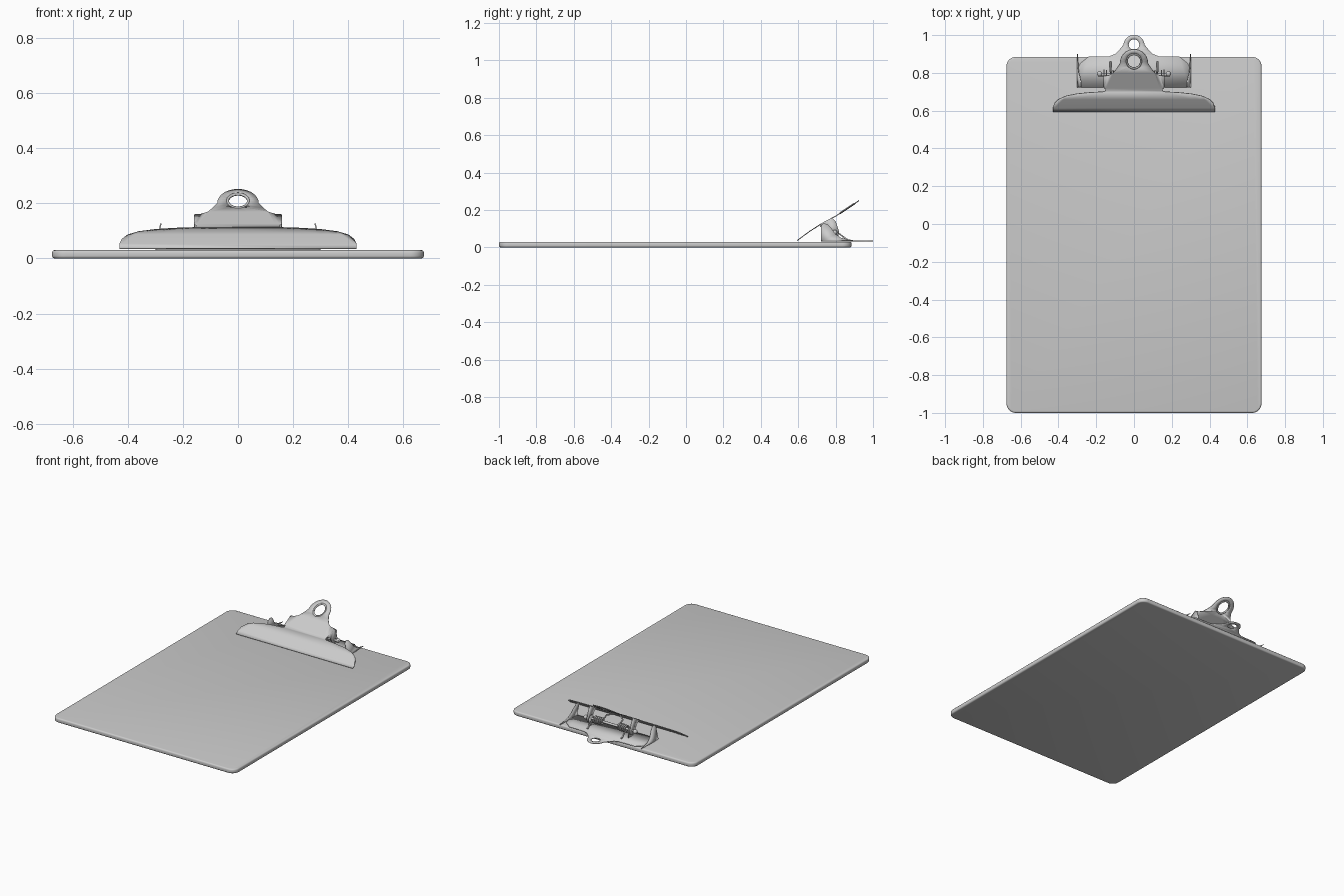
import bpy, bmesh, math
from mathutils import Vector

if "Cube" in bpy.data.objects:
    bpy.data.objects.remove(bpy.data.objects["Cube"])


def finish(name, bm, thickness=0, offset=0, angle=35):
    me = bpy.data.meshes.new(name)
    bm.to_mesh(me)
    bm.free()
    ob = bpy.data.objects.new(name, me)
    bpy.context.collection.objects.link(ob)
    if thickness:
        m = ob.modifiers.new("sheet", 'SOLIDIFY')
        m.thickness = thickness
        m.offset = offset
    bpy.ops.object.select_all(action='DESELECT')
    ob.select_set(True)
    bpy.context.view_layer.objects.active = ob
    bpy.ops.object.shade_smooth_by_angle(angle=math.radians(angle))
    return ob


def arc(cx, cy, r, a0, a1, n):
    return [(cx + r * math.cos(math.radians(a0 + (a1 - a0) * i / n)),
             cy + r * math.sin(math.radians(a0 + (a1 - a0) * i / n))) for i in range(n + 1)]


def mirrored(half):
    # right half outline, from front to back, completed by its mirror image
    return half + [(-x, y) for x, y in reversed(half) if x > 1e-4]


def sheet(name, loops, height, bends, thickness):
    # flat outline with holes, folded along lines of constant y
    bm = bmesh.new()
    for pts in loops:
        vs = [bm.verts.new((x, y, 0)) for x, y in pts]
        for i, v in enumerate(vs):
            bm.edges.new((v, vs[i - 1]))
    bmesh.ops.triangle_fill(bm, use_beauty=True, use_dissolve=False, edges=bm.edges[:], normal=(0, 0, 1))
    for y in bends:
        bmesh.ops.bisect_plane(bm, geom=bm.verts[:] + bm.edges[:] + bm.faces[:],
                               plane_co=(0, y, 0), plane_no=(0, 1, 0))
    for f in bm.faces:
        f.normal_update()
        if f.normal.z < 0:
            f.normal_flip()
    for v in bm.verts:
        v.co.z = height(v.co.y)
    return finish(name, bm, thickness)


def side_plate(name, pts, x_bottom, x_top, thickness):
    # upright plate given as a (y, z) profile, leaning between two x positions
    for s, side in ((1, "right"), (-1, "left")):
        bm = bmesh.new()
        z0, z1 = min(p[1] for p in pts), max(p[1] for p in pts)
        bm.faces.new([bm.verts.new((s * (x_bottom + (x_top - x_bottom) * (z - z0) / (z1 - z0)), y, z))
                      for y, z in pts])
        finish(side + "_" + name, bm, thickness)


def tube(name, pts, r):
    cu = bpy.data.curves.new(name, 'CURVE')
    cu.dimensions = '3D'
    cu.bevel_depth = r
    cu.bevel_resolution = 2
    cu.use_fill_caps = True
    sp = cu.splines.new('POLY')
    sp.points.add(len(pts) - 1)
    for p, c in zip(sp.points, pts):
        p.co = (*c, 1)
    ob = bpy.data.objects.new(name, cu)
    bpy.context.collection.objects.link(ob)


# Board: rounded slab with softened rims
bm = bmesh.new()
X, Y0, Y1, R = 0.675, -1.0, 0.885, 0.05
outline = (arc(X - R, Y1 - R, R, 0, 90, 8) + arc(-X + R, Y1 - R, R, 90, 180, 8)
           + arc(-X + R, Y0 + R, R, 180, 270, 8) + arc(X - R, Y0 + R, R, 270, 360, 8))
base = bm.faces.new([bm.verts.new((x, y, 0)) for x, y in outline])
ext = bmesh.ops.extrude_face_region(bm, geom=[base])
bmesh.ops.translate(bm, vec=(0, 0, 0.03), verts=[v for v in ext['geom'] if isinstance(v, bmesh.types.BMVert)])
bmesh.ops.recalc_face_normals(bm, faces=bm.faces[:])
rims = [e for e in bm.edges if abs(e.verts[0].co.z - e.verts[1].co.z) < 1e-5]
bmesh.ops.bevel(bm, geom=rims, offset=0.009, segments=3, profile=0.5, affect='EDGES')
finish("board", bm, angle=40)

# Clip base plate with its hanging tab
half = ([(0.29, 0.722), (0.30, 0.74), (0.30, 0.82), (0.285, 0.85), (0.24, 0.886), (0.13, 0.888),
         (0.10, 0.90), (0.075, 0.925)] + arc(0, 0.945, 0.056, 5, 90, 8))
sheet("clip_base", [mirrored(half), arc(0, 0.95, 0.028, 0, 345, 23)], lambda y: 0.034, [], 0.005)

# Upturned ears at the ends of the base
side_plate("base_ear", [(0.722, 0.034), (0.722, 0.115), (0.735, 0.127), (0.755, 0.125), (0.775, 0.105),
                        (0.80, 0.07), (0.83, 0.05), (0.90, 0.036)], 0.30, 0.28, 0.005)

# Pivot tabs standing on the base
side_plate("pivot_tab", [(0.765, 0.034), (0.765, 0.085), (0.78, 0.10), (0.80, 0.10),
                         (0.815, 0.085), (0.815, 0.034)], 0.145, 0.145, 0.005)

# Lever plate: folded sheet with a thumb hole
fold = [(0.592, 0.034), (0.615, 0.052), (0.66, 0.085), (0.72, 0.124), (0.80, 0.167), (0.925, 0.25)]


def lever_height(y):
    for (a, za), (b, zb) in zip(fold, fold[1:]):
        if y <= b:
            return za + (zb - za) * (y - a) / (b - a)
    return fold[-1][1]


half = ([(0.43, 0.595), (0.43, 0.615), (0.422, 0.638), (0.40, 0.66), (0.36, 0.678), (0.30, 0.69),
         (0.23, 0.697), (0.165, 0.70), (0.152, 0.705), (0.152, 0.715), (0.16, 0.72), (0.16, 0.783),
         (0.135, 0.787), (0.11, 0.80), (0.09, 0.825)] + arc(0, 0.85, 0.075, 0, 90, 10))
sheet("lever", [mirrored(half), arc(0, 0.862, 0.033, 0, 345, 23)],
      lever_height, [p[0] for p in fold[1:-1]], 0.005)

# Raised collar around the thumb hole, lying on the lever slope
slope = math.atan2(0.083, 0.125)
bpy.ops.mesh.primitive_torus_add(major_segments=32, minor_segments=8, major_radius=0.038, minor_radius=0.005,
                                 location=(0, 0.862, lever_height(0.862)), rotation=(slope, 0, 0))
collar = bpy.context.object
collar.name = "hole_collar"
collar.scale.y = 1 / math.cos(slope)
bpy.ops.object.shade_smooth_by_angle(angle=math.radians(60))

# Lever side flanges folded down to the pivot
side_plate("lever_flange", [(0.722, 0.124), (0.783, 0.157), (0.80, 0.14), (0.818, 0.085), (0.815, 0.062),
                            (0.795, 0.052), (0.772, 0.058), (0.76, 0.08), (0.745, 0.105)], 0.158, 0.158, 0.005)

# Pivot rod with end knobs
tube("pivot_rod", [(-0.19, 0.79, 0.08), (0.19, 0.79, 0.08)], 0.008)
for s, side in ((1, "right"), (-1, "left")):
    bpy.ops.mesh.primitive_uv_sphere_add(segments=16, ring_count=8, radius=0.014, location=(s * 0.182, 0.795, 0.08))
    bpy.context.object.name = side + "_rod_knob"
    bpy.ops.object.shade_smooth()

# Spring: two coils with legs pressing on the base and the lever
for s, side in ((1, "right"), (-1, "left")):
    coil = [(s * (0.06 + 0.065 * i / 60), 0.79 + 0.02 * math.cos(i * math.tau / 12),
             0.08 + 0.02 * math.sin(i * math.tau / 12)) for i in range(61)]
    legs = [(s * 0.02, 0.72, 0.115), (s * 0.06, 0.75, 0.11)]
    tube(side + "_spring", legs + coil + [(s * 0.125, 0.86, 0.042)], 0.005)
